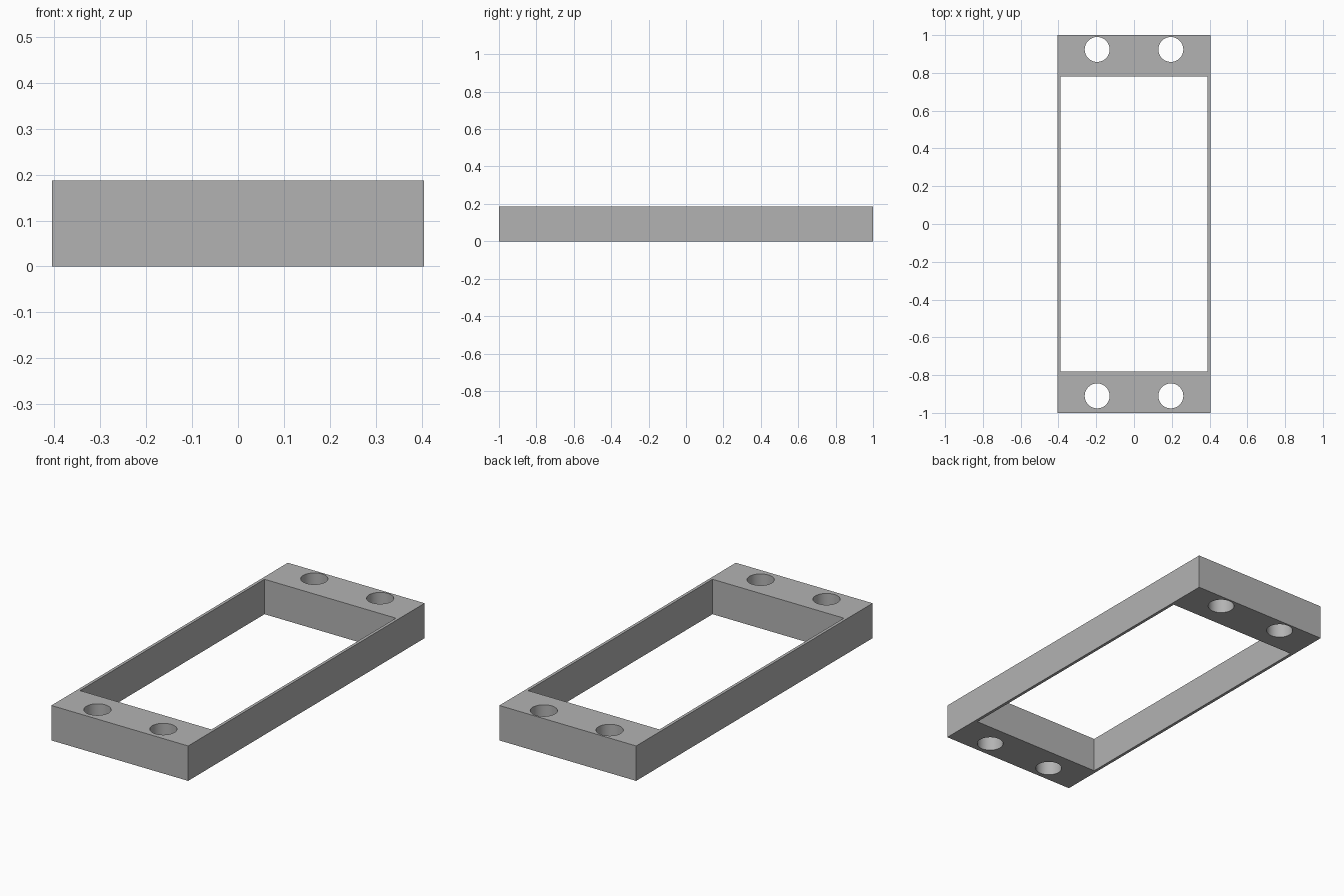
import bpy

cube = bpy.data.objects.get("Cube")
if cube:
    bpy.data.objects.remove(cube, do_unlink=True)

HALF_X, HALF_Y, HEIGHT = 0.405, 1.0, 0.187
OPEN_X, OPEN_Y = 0.389, 0.78
HOLE_X, HOLE_R = 0.195, 0.066
FRONT_HOLE_Y, BACK_HOLE_Y = -0.91, 0.924

grey = bpy.data.materials.new("plain grey")
grey.use_nodes = True
colour = (0.45, 0.45, 0.45, 1)
grey.diffuse_color = colour
grey.node_tree.nodes["Principled BSDF"].inputs["Base Color"].default_value = colour


def box(name, half_x, half_y, height):
    bpy.ops.mesh.primitive_cube_add(size=1, location=(0, 0, HEIGHT / 2))
    obj = bpy.context.object
    obj.name = name
    obj.scale = (2 * half_x, 2 * half_y, height)
    bpy.ops.object.transform_apply(location=False, rotation=False, scale=True)
    obj.data.materials.append(grey)
    return obj


# Outer block of the frame
frame = box("frame", HALF_X, HALF_Y, HEIGHT)

# Central rectangular opening, leaving thin side walls
cutters = [box("opening_cutter", OPEN_X, OPEN_Y, HEIGHT * 2)]

# Two through holes in each end bar
for y in (FRONT_HOLE_Y, BACK_HOLE_Y):
    for x in (-HOLE_X, HOLE_X):
        bpy.ops.mesh.primitive_cylinder_add(
            vertices=64, radius=HOLE_R, depth=HEIGHT * 2, location=(x, y, HEIGHT / 2))
        hole = bpy.context.object
        hole.name = "hole_cutter"
        hole.data.materials.append(grey)
        cutters.append(hole)

# Cut everything out of the block
bpy.ops.object.select_all(action="DESELECT")
frame.select_set(True)
bpy.context.view_layer.objects.active = frame
for cutter in cutters:
    cutter.hide_render = True
    mod = frame.modifiers.new("cut", "BOOLEAN")
    mod.operation = "DIFFERENCE"
    mod.solver = "EXACT"
    mod.object = cutter
    bpy.ops.object.modifier_apply(modifier=mod.name)
    bpy.data.objects.remove(cutter, do_unlink=True)

# Round hole walls, crisp edges
bpy.ops.object.shade_smooth_by_angle()
